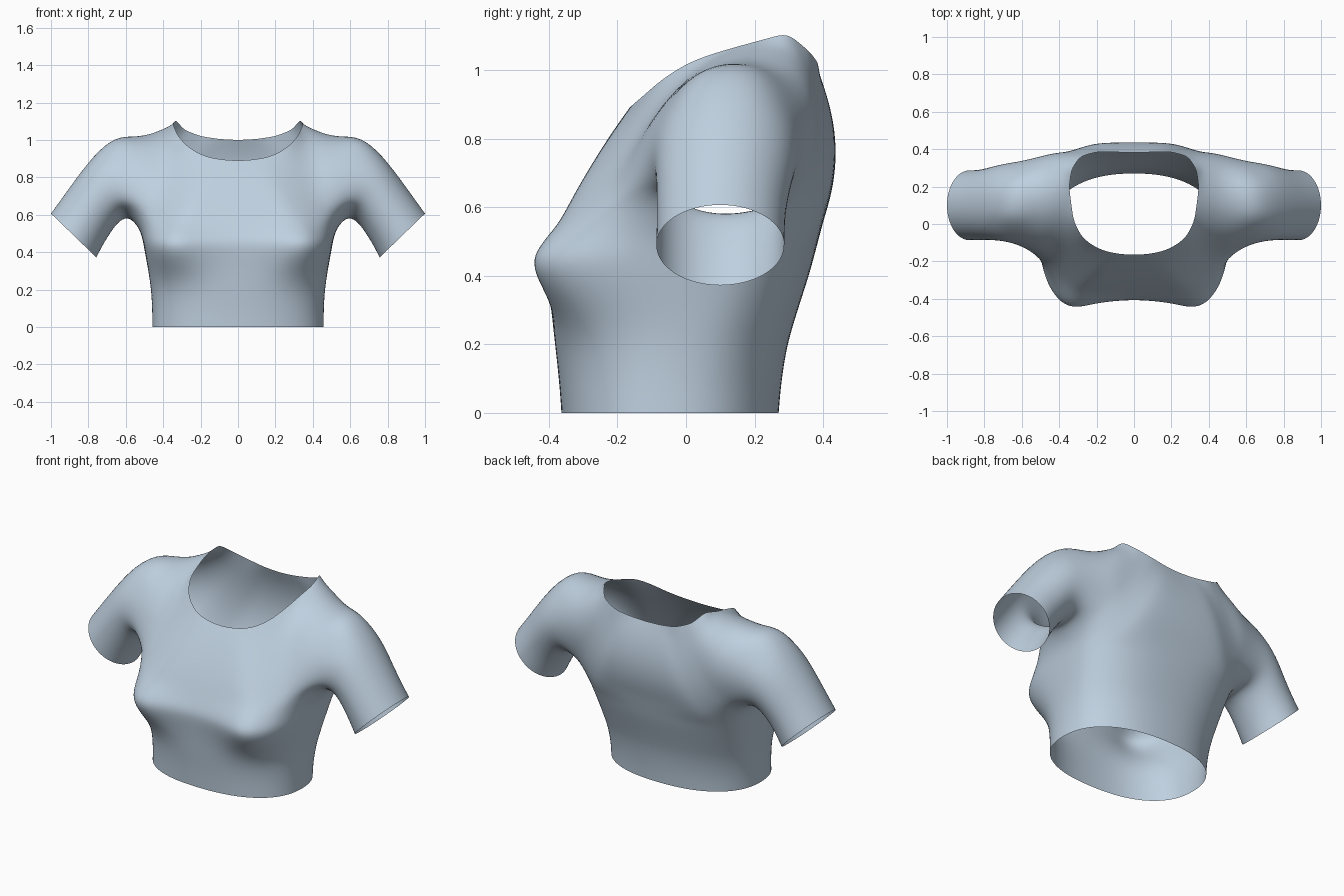
import bpy, bmesh, math
from mathutils import Vector as V

if "Cube" in bpy.data.objects:
    bpy.data.objects.remove(bpy.data.objects["Cube"])


def interp(table, z, col):
    """Linear lookup in rows of (z, values...)."""
    for a, b in zip(table, table[1:]):
        if z <= b[0]:
            t = (z - a[0]) / (b[0] - a[0])
            return a[col] + (b[col] - a[col]) * t
    return table[-1][col]


def resample(pts, n):
    """n + 1 evenly spaced points along a polyline."""
    pts = [V(p) for p in pts]
    lens = [0]
    for a, b in zip(pts, pts[1:]):
        lens.append(lens[-1] + (b - a).length)
    rows = [(l, *p) for l, p in zip(lens, pts)]
    return [V([interp(rows, lens[-1] * i / n, c) for c in (1, 2, 3)])
            for i in range(n + 1)]


# Torso sections: height, half width, front y, back y, side y, front/back roundness
BODY = [(0, .461, -.365, .272, -.05, 2.35, 2.3),
        (.1, .460, -.372, .28, -.04, 2.35, 2.3),
        (.2, .467, -.384, .297, -.02, 2.4, 2.4),
        (.3, .481, -.393, .327, .01, 2.8, 2.5),
        (.4, .500, -.400, .36, .03, 3.5, 2.6),
        (.46, .510, -.400, .376, .05, 3.6, 2.7),
        (.56, .54, -.36, .402, .10, 3.1, 3.2)]
N = 16


def torso_ring(z):
    w, yf, yb, yc, nf, nb = [interp(BODY, z, c) for c in range(1, 7)]
    ring = []
    for i in range(N + 1):
        s, c = abs(math.sin(math.pi * i / N)), math.cos(math.pi * i / N)
        if i in (0, N):
            s = 0
        n = nf if c > 0 else nb
        x, k = w * s ** (2 / n), abs(c) ** (2 / n)
        if i == N // 2:
            k = 0
        y = yc + (yf - yc) * k if c > 0 else yc + (yb - yc) * k
        if c > 0:  # chest fullness
            y -= .085 * min(1, k * 1.4) * math.exp(
                -((x - .36) / .15) ** 2 - ((z - .44) / .14) ** 2)
        ring.append(V((x, y, z)))
    return ring


bm = bmesh.new()


def add(points):
    return [bm.verts.new(p) for p in points]


def bridge(a, b, closed=False):
    n = len(a)
    for i in range(n if closed else n - 1):
        j = (i + 1) % n
        bm.faces.new((a[i], a[j], b[j], b[i]))


# Torso from hem to underarm
rings = [add(torso_ring(z)) for z in
         (0, .07, .14, .21, .28, .35, .41, .46, .51, .56)]
for lo, hi in zip(rings, rings[1:]):
    bridge(lo, hi)
top = rings[-1]

# Armhole seam over the shoulder
seam = add([(.505, -.18, .69), (.51, -.148, .81), (.505, -.09, .925),
            (.50, .015, 1.025), (.50, .15, 1.062), (.50, .275, 1.045),
            (.505, .365, .955), (.505, .402, .83), (.50, .385, .69)])

# Yoke between the neckline and the chest, shoulder and back
neck = resample([(0, -.165, .89), (.1, -.16, .895), (.2, -.13, .92),
                 (.27, -.08, .965), (.32, 0, 1.02), (.335, .1, 1.055),
                 (.347, .2, 1.082)], 10)
neck += resample([(.347, .2, 1.082), (.332, .295, 1.108), (.29, .36, 1.055),
                  (.2, .386, 1.02), (.1, .384, 1.005), (0, .382, 1.0)], 10)[1:]
outer = top[:6] + seam + top[11:]
prev = outer
relax = seam + top[3:14] + rings[-2][4:13]
ROWS = 6
for r in range(1, ROWS + 1):
    s = r / ROWS
    row = []
    for i, (o, nk) in enumerate(zip(outer, neck)):
        p = o.co.lerp(nk, s)
        swell = 4 * s * (1 - s)
        back = max(0, (i - 10) / 10)
        front = max(0, (10 - i) / 10)
        p.y += swell * (.046 * min(1, back * 1.5) - .012 * front)
        row.append(p)
    row = add(row)
    bridge(prev, row)
    prev = row
    if r < ROWS:
        relax += row[3:18]

# Sleeve: top and bottom of each section in x, z, then its y range
loop = [top[5]] + seam + [top[i] for i in range(11, 5, -1)]
SLEEVE = [((.655, 1.02), (.592, .592), -.115, .36),
          ((.77, .922), (.645, .56), -.088, .32),
          ((.885, .767), (.695, .485), -.085, .295),
          ((.94, .69), (.728, .43), -.085, .288),
          ((1.0, .607), (.757, .372), -.087, .287)]
for k, (t, b, y0, y1) in enumerate(SLEEVE):
    hi, lo = V((t[0], 0, t[1])), V((b[0], 0, b[1]))
    mid = (hi + lo) / 2 + V((0, (y0 + y1) / 2, 0))
    up, side = (hi - lo) * .512, V((0, (y1 - y0) * .512, 0))
    ring = add([mid + up * math.cos((i - 5) * math.pi / 8)
                + side * math.sin((i - 5) * math.pi / 8) for i in range(16)])
    bridge(loop, ring, True)
    loop = ring
    if k == 0:
        relax += ring[:4] + ring[7:12]

# Let the cloth flow evenly across the armhole
for _ in range(5):
    target = {}
    for v in relax:
        around = [e.other_vert(v).co for e in v.link_edges]
        target[v] = v.co.lerp(sum(around, V()) / len(around), .5)
    for v, p in target.items():
        v.co = p

# Shared orientation, facing outwards
bmesh.ops.recalc_face_normals(bm, faces=bm.faces)
bm.faces.ensure_lookup_table()
if bm.faces[0].normal.y > 0:
    bmesh.ops.reverse_faces(bm, faces=bm.faces)
for f in bm.faces:
    f.smooth = True
mesh = bpy.data.meshes.new("cropped_shirt")
bm.to_mesh(mesh)
bm.free()
shirt = bpy.data.objects.new("cropped_shirt", mesh)
bpy.context.collection.objects.link(shirt)

# Mirror the half garment and round the cloth
mirror = shirt.modifiers.new("mirror", 'MIRROR')
mirror.use_clip = True
mirror.merge_threshold = .001
sub = shirt.modifiers.new("smooth_cloth", 'SUBSURF')
sub.levels = sub.render_levels = 2

cloth = bpy.data.materials.new("pale_blue_cloth")
cloth.diffuse_color = (.52, .63, .74, 1)
cloth.use_nodes = True
cloth.node_tree.nodes["Principled BSDF"].inputs["Base Color"].default_value = cloth.diffuse_color
mesh.materials.append(cloth)
